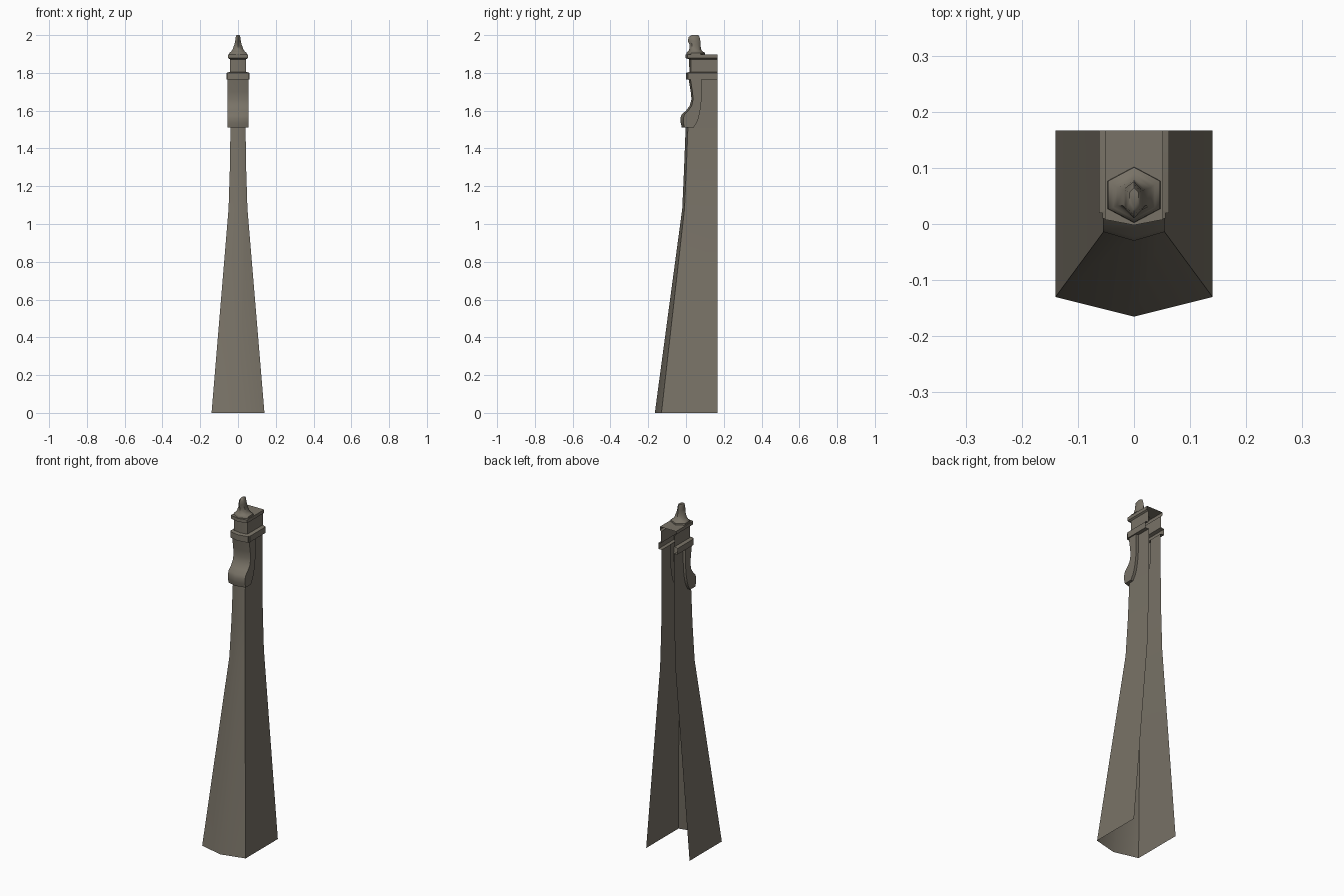
import bpy, bmesh, math

BACK = 0.167
stone = bpy.data.materials.new("warm grey stone")
stone.diffuse_color = (0.19, 0.17, 0.135, 1)


def finish(name, bm, angle=35):
    bmesh.ops.remove_doubles(bm, verts=bm.verts, dist=1e-5)
    me = bpy.data.meshes.new(name)
    bm.to_mesh(me)
    bm.free()
    me.materials.append(stone)
    ob = bpy.data.objects.new(name, me)
    bpy.context.collection.objects.link(ob)
    bpy.ops.object.select_all(action='DESELECT')
    ob.select_set(True)
    bpy.context.view_layer.objects.active = ob
    bpy.ops.object.shade_smooth_by_angle(angle=math.radians(angle))
    return ob


def bridge(bm, rows, closed):
    for a, b in zip(rows, rows[1:]):
        n = len(a)
        for i in range(n if closed else n - 1):
            j = (i + 1) % n
            bm.faces.new((a[i], a[j], b[j], b[i]))


def shell(name, rings, lid=False, angle=35):
    """Open-backed loft. ring = (z, side w, side front y, front w, corner y, middle y)"""
    bm = bmesh.new()
    rows = []
    for z, w, yb, wf, yc, yf in rings:
        half = [(-w, BACK), (-w, yb), (-wf, yb), (-wf, yc)]
        pts = half + [(0, yf)] + [(-x, y) for x, y in reversed(half)]
        rows.append([bm.verts.new((x, y, z)) for x, y in pts])
    bridge(bm, rows, False)
    if lid:
        bm.faces.new(rows[-1])
    return finish(name, bm, angle)


# tapering shaft, open at the back
shell("shaft", [
    (0.00, 0.140, -0.130, 0.140, -0.130, -0.165),
    (1.08, 0.050, -0.008, 0.050, -0.008, -0.020),
    (1.30, 0.043, 0.002, 0.043, 0.002, -0.010),
    (1.51, 0.040, 0.010, 0.040, 0.010, -0.002),
])

# scroll bracket with the shaft's side panels behind it
shell("scroll_bracket", [
    (1.51, 0.040, 0.040, 0.040, 0.010, -0.002),
    (1.51, 0.040, 0.040, 0.055, -0.008, -0.022),
    (1.535, 0.040, 0.056, 0.055, -0.014, -0.028),
    (1.56, 0.040, 0.066, 0.055, -0.014, -0.030),
    (1.58, 0.040, 0.071, 0.055, -0.008, -0.023),
    (1.60, 0.040, 0.075, 0.055, 0.012, 0.000),
    (1.625, 0.040, 0.079, 0.055, 0.030, 0.019),
    (1.66, 0.040, 0.082, 0.055, 0.038, 0.029),
    (1.70, 0.040, 0.083, 0.055, 0.034, 0.025),
    (1.765, 0.040, 0.083, 0.055, 0.024, 0.014),
])

# projecting band
shell("band", [
    (1.765, 0.040, 0.083, 0.040, 0.035, 0.030),
    (1.765, 0.062, 0.020, 0.056, 0.010, 0.000),
    (1.80, 0.062, 0.020, 0.056, 0.010, 0.000),
    (1.805, 0.043, 0.030, 0.043, 0.026, 0.018),
])

# neck block and its cornice
shell("neck_block", [
    (1.805, 0.043, 0.030, 0.043, 0.026, 0.018),
    (1.872, 0.043, 0.030, 0.043, 0.026, 0.016),
])
shell("cornice", [
    (1.872, 0.043, 0.030, 0.043, 0.026, 0.016),
    (1.878, 0.052, 0.014, 0.052, 0.008, -0.002),
    (1.897, 0.052, 0.014, 0.052, 0.008, -0.002),
], lid=True)

# six-sided finial: (z, radius x, radius y, centre y)
bm = bmesh.new()
rows = []
for z, rx, ry, cy in [
    (1.895, 0.047, 0.050, 0.052), (1.906, 0.046, 0.049, 0.052),
    (1.912, 0.037, 0.041, 0.050), (1.922, 0.030, 0.032, 0.049),
    (1.950, 0.019, 0.029, 0.047), (1.968, 0.015, 0.033, 0.043),
    (1.990, 0.012, 0.029, 0.043), (2.000, 0.008, 0.018, 0.047),
]:
    k = 1 / math.cos(math.radians(30))
    rows.append([bm.verts.new((rx * k * math.sin(i * math.pi / 3),
                               cy + ry * math.cos(i * math.pi / 3), z))
                 for i in range(6)])
bridge(bm, rows, True)
bm.faces.new(rows[-1])
bmesh.ops.recalc_face_normals(bm, faces=bm.faces)
finish("finial", bm, 50)
